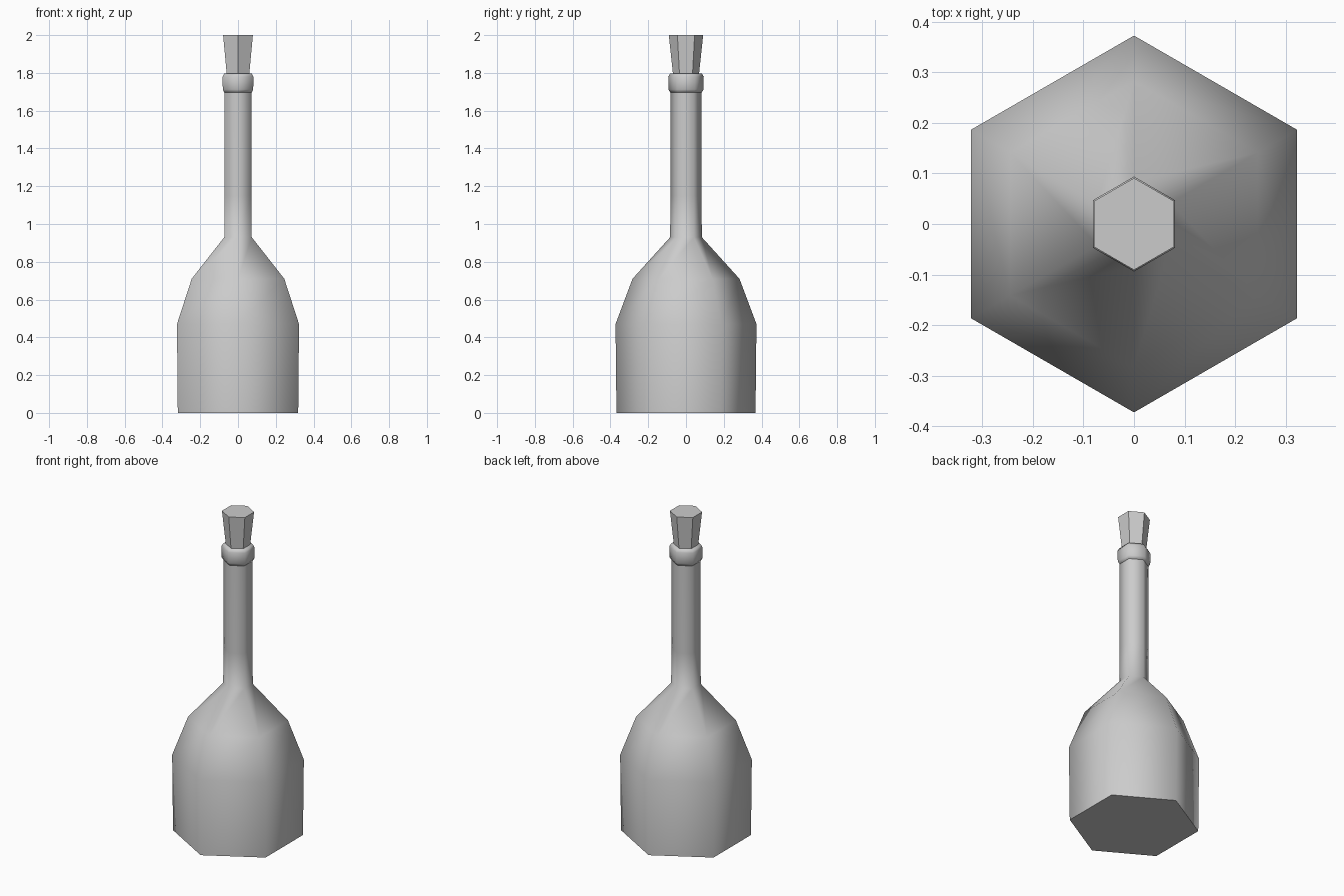
import bpy, bmesh, math

if "Cube" in bpy.data.objects:
    bpy.data.objects.remove(bpy.data.objects["Cube"])

SIDES = 6


def lathe(name, profile, smooth_angle=None):
    """Six-sided closed solid from (radius, height) points, corners on the y axis."""
    bm = bmesh.new()
    rings = []
    for r, z in profile:
        ring = []
        for i in range(SIDES):
            a = math.pi / 2 + 2 * math.pi * i / SIDES
            ring.append(bm.verts.new((r * math.cos(a), r * math.sin(a), z)))
        rings.append(ring)
    for low, high in zip(rings, rings[1:]):
        for i in range(SIDES):
            j = (i + 1) % SIDES
            bm.faces.new((low[i], low[j], high[j], high[i]))
    bm.faces.new(rings[0][::-1])
    bm.faces.new(rings[-1])
    mesh = bpy.data.meshes.new(name)
    bm.to_mesh(mesh)
    bm.free()
    obj = bpy.data.objects.new(name, mesh)
    bpy.context.collection.objects.link(obj)
    if smooth_angle:
        bpy.ops.object.select_all(action='DESELECT')
        obj.select_set(True)
        bpy.context.view_layer.objects.active = obj
        bpy.ops.object.shade_smooth_by_angle(angle=math.radians(smooth_angle))
    return obj


# Body, shoulder and long neck
lathe("bottle", [(0.368, 0), (0.373, 0.47), (0.283, 0.71),
                 (0.084, 0.93), (0.082, 1.15), (0.082, 1.74)], 65)

# Rounded collar around the mouth
lathe("lip_ring", [(0.083, 1.695), (0.093, 1.712), (0.094, 1.78), (0.084, 1.797)], 65)

# Tapered faceted stopper
lathe("cork", [(0.066, 1.75), (0.069, 1.795), (0.091, 2.0)])
